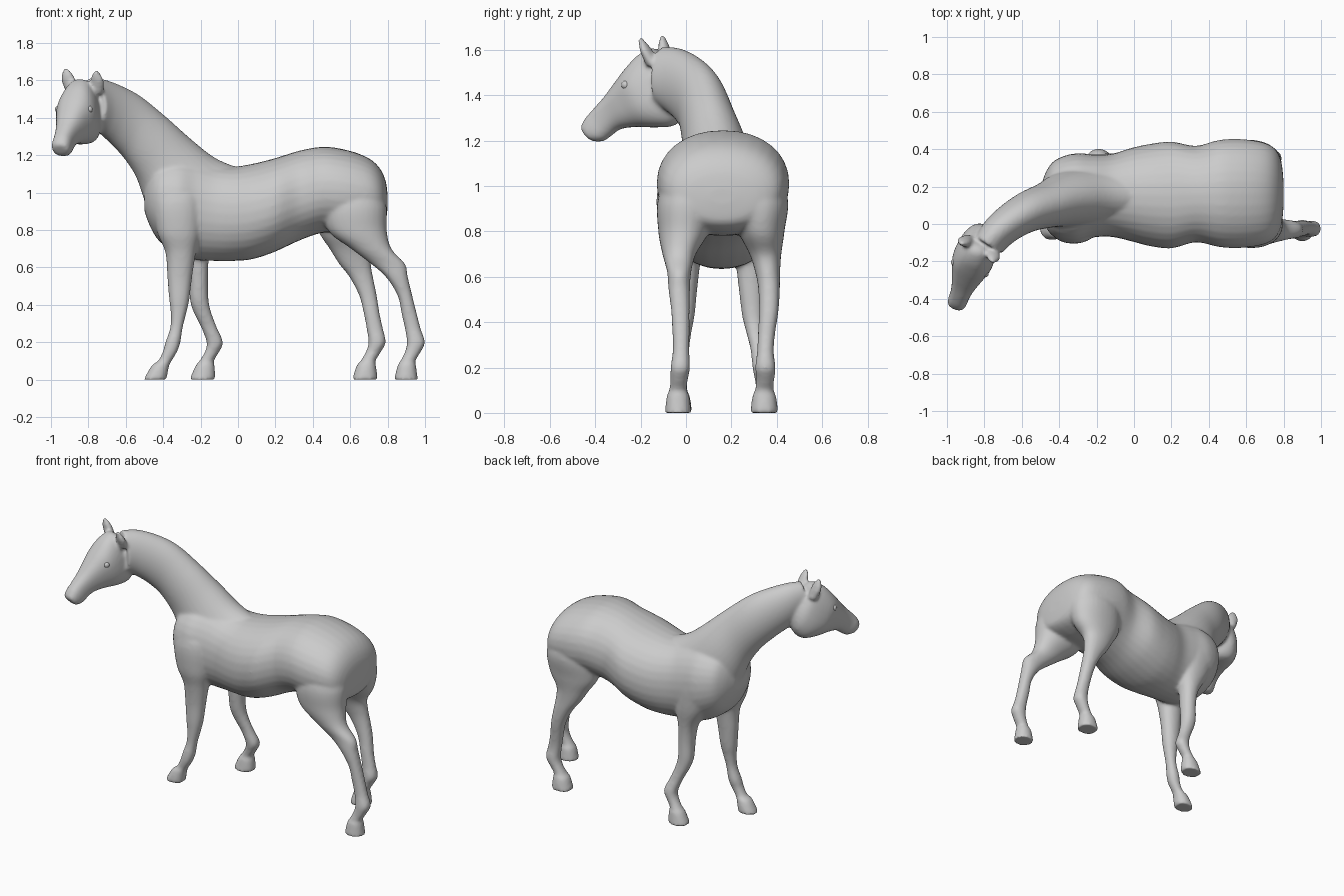
import bpy, bmesh, math
from mathutils import Vector as V

bm = bmesh.new()
N, SUB = 32, 5


def catmull(a, b, c, d, t):
    return 0.5 * (2 * b + (c - a) * t + (2 * a - 5 * b + 4 * c - d) * t * t + (3 * b - a - 3 * c + d) * t ** 3)


def loft(stations, power=2.0, axis=None):
    """Skin smooth rings; each station is (point A, opposite point B, half width)."""
    rows = []
    last = len(stations) - 1
    for i in range(last):
        q = [stations[min(max(i + k, 0), last)] for k in (-1, 0, 1, 2)]
        for s in range(SUB):
            rows.append([catmull(*(r[j] for r in q), s / SUB) for j in range(3)])
    rows.append(list(stations[-1]))
    mids = [(a + b) / 2 for a, b, w in rows]
    rings = []
    for i, (a, b, w) in enumerate(rows):
        tangent = mids[min(i + 1, len(mids) - 1)] - mids[max(i - 1, 0)]
        half = (a - b) / 2
        side = (axis or tangent.cross(half).normalized()) * w
        ring = []
        for k in range(N):
            c, s = math.cos(k * math.tau / N), math.sin(k * math.tau / N)
            c = math.copysign(abs(c) ** (2 / power), c)
            s = math.copysign(abs(s) ** (2 / power), s)
            ring.append(bm.verts.new(mids[i] + half * c + side * s))
        rings.append(ring)
    for r0, r1 in zip(rings, rings[1:]):
        for k in range(N):
            bm.faces.new((r0[k], r0[(k + 1) % N], r1[(k + 1) % N], r1[k]))
    bm.faces.new(rings[0])
    bm.faces.new(rings[-1])


# Trunk: x, top, bottom, y centre, half width
trunk = [
    (.80, .99, .92, .16, .06), (.79, 1.06, .85, .16, .16), (.765, 1.12, .82, .163, .225),
    (.72, 1.17, .80, .163, .262), (.65, 1.207, .785, .163, .282), (.55, 1.235, .78, .163, .292),
    (.45, 1.245, .785, .163, .285), (.33, 1.225, .745, .16, .258), (.20, 1.185, .685, .155, .285),
    (.08, 1.155, .645, .155, .272), (-.02, 1.14, .635, .157, .248), (-.12, 1.15, .635, .153, .222),
    (-.22, 1.18, .64, .15, .222), (-.32, 1.19, .67, .14, .237), (-.42, 1.165, .74, .135, .208),
    (-.47, 1.10, .82, .13, .15), (-.50, 1.02, .90, .125, .07)]
loft([(V((x, y, t)), V((x, y, b)), w) for x, t, b, y, w in trunk], 2.15, V((0, 1, 0)))

# Neck: crest point, throat point, half width
neck = [
    (.13, .155, 1.12, -.2, .14, .72, .10),
    (.02, .155, 1.13, -.33, .14, .74, .15), (-.12, .155, 1.185, -.44, .13, .81, .165),
    (-.25, .145, 1.285, -.495, .115, .95, .148), (-.38, .12, 1.40, -.54, .085, 1.08, .124),
    (-.52, .085, 1.513, -.605, .05, 1.185, .11), (-.63, .035, 1.572, -.67, 0, 1.26, .10),
    (-.73, -.03, 1.607, -.715, -.055, 1.31, .092), (-.80, -.10, 1.612, -.755, -.125, 1.36, .082)]
loft([(V(r[:3]), V(r[3:6]), r[6]) for r in neck])


# Head, turned to one side: forehead y, z, jaw y, z, half width
def head_pt(y, z):
    return V((-.835 + .37 * (y + .12), y, z))


head = [
    (-.10, 1.565, -.02, 1.46, .03), (-.12, 1.595, -.005, 1.39, .06), (-.155, 1.608, -.01, 1.325, .085),
    (-.21, 1.575, -.05, 1.268, .105), (-.26, 1.52, -.13, 1.258, .11), (-.31, 1.455, -.22, 1.26, .087),
    (-.36, 1.39, -.29, 1.25, .065), (-.41, 1.335, -.33, 1.222, .054), (-.44, 1.30, -.365, 1.198, .053),
    (-.458, 1.265, -.41, 1.198, .046), (-.457, 1.25, -.435, 1.22, .022)]
loft([(head_pt(a, b), head_pt(c, d), w) for a, b, c, d, w in head], 2.4)

# Ears: leaf shapes from base to tip
for base, tip in (((-.75, -.145, 1.53), (-.757, -.205, 1.66)), ((-.89, -.085, 1.54), (-.925, -.105, 1.67))):
    base, tip = V(base), V(tip)
    thick = V((-.35, -.94, 0))
    loft([(base.lerp(tip, t) + thick * d, base.lerp(tip, t) - thick * d, w)
          for t, d, w in ((0, .03, .03), (.3, .028, .036), (.55, .024, .038), (.8, .016, .024), (1, .005, .005))])

# Legs: z, front x, back x, y centre, half width (shoulder or hip down to hoof)
near_front = [
    (1.12, -.36, -.27, .04, .04), (.98, -.45, -.2, 0, .095), (.8, -.435, -.2, -.01, .09),
    (.68, -.388, -.225, -.005, .07), (.55, -.378, -.245, -.005, .055), (.43, -.368, -.26, -.01, .048),
    (.36, -.36, -.275, -.015, .04), (.28, -.362, -.295, -.02, .035), (.2, -.388, -.308, -.025, .041),
    (.15, -.402, -.325, -.03, .038), (.1, -.428, -.355, -.03, .036), (.075, -.462, -.368, -.03, .047),
    (0, -.505, -.382, -.03, .058)]
far_front = [
    (1.12, -.35, -.24, .23, .04), (.98, -.43, -.15, .275, .093), (.8, -.37, -.13, .283, .088),
    (.66, -.285, -.155, .285, .066), (.55, -.262, -.16, .287, .055), (.43, -.257, -.158, .295, .048),
    (.36, -.237, -.143, .305, .041), (.28, -.197, -.113, .32, .036), (.2, -.168, -.08, .335, .042),
    (.15, -.177, -.1, .34, .038), (.1, -.207, -.13, .345, .037), (.075, -.227, -.125, .345, .047),
    (0, -.26, -.12, .345, .058)]
near_hind = [
    (1.1, .54, .71, .03, .07), (.95, .46, .79, .01, .132), (.8, .48, .795, -.01, .112),
    (.7, .605, .82, -.03, .074), (.62, .71, .893, -.03, .053), (.55, .79, .908, -.03, .048),
    (.45, .853, .932, -.025, .041), (.35, .875, .957, -.022, .038), (.27, .893, .978, -.022, .037),
    (.2, .903, 1.0, -.025, .043), (.15, .893, .978, -.03, .039), (.1, .868, .948, -.035, .039),
    (.075, .853, .952, -.035, .05), (0, .835, .962, -.035, .058)]
far_hind = [
    (1.1, .52, .69, .3, .07), (.95, .43, .785, .318, .13), (.8, .43, .77, .332, .102),
    (.7, .49, .71, .35, .07), (.62, .54, .71, .36, .055), (.55, .595, .722, .366, .048),
    (.45, .648, .742, .365, .043), (.35, .673, .758, .355, .038), (.27, .688, .776, .35, .037),
    (.2, .698, .79, .35, .045), (.15, .684, .765, .35, .04), (.1, .655, .735, .345, .041),
    (.075, .634, .738, .345, .052), (0, .61, .748, .345, .062)]
for leg in (near_front, far_front, near_hind, far_hind):
    loft([(V((f, y, z)), V((b, y, z)), w) for z, f, b, y, w in leg], 2.15, V((0, 1, 0)))

bmesh.ops.recalc_face_normals(bm, faces=bm.faces)
mesh = bpy.data.meshes.new("horse_body")
bm.to_mesh(mesh)
bm.free()
body = bpy.data.objects.new("horse_body", mesh)
bpy.context.collection.objects.link(body)

# Fuse all lofts into one continuous smooth skin
remesh = body.modifiers.new("fuse", 'REMESH')
remesh.mode = 'VOXEL'
remesh.voxel_size = .01
remesh.use_smooth_shade = True
smooth = body.modifiers.new("soften", 'SMOOTH')
smooth.factor = .5
smooth.iterations = 8

# Eyes on both sides of the head
side = V((.94, -.35, 0))
for name, s in (("near_eye", 1), ("far_eye", -1)):
    bpy.ops.mesh.primitive_uv_sphere_add(segments=16, ring_count=10, radius=.02,
                                         location=head_pt(-.235, 1.445) + side * s * .086)
    eye = bpy.context.object
    eye.name = name
    bpy.ops.object.shade_smooth()
